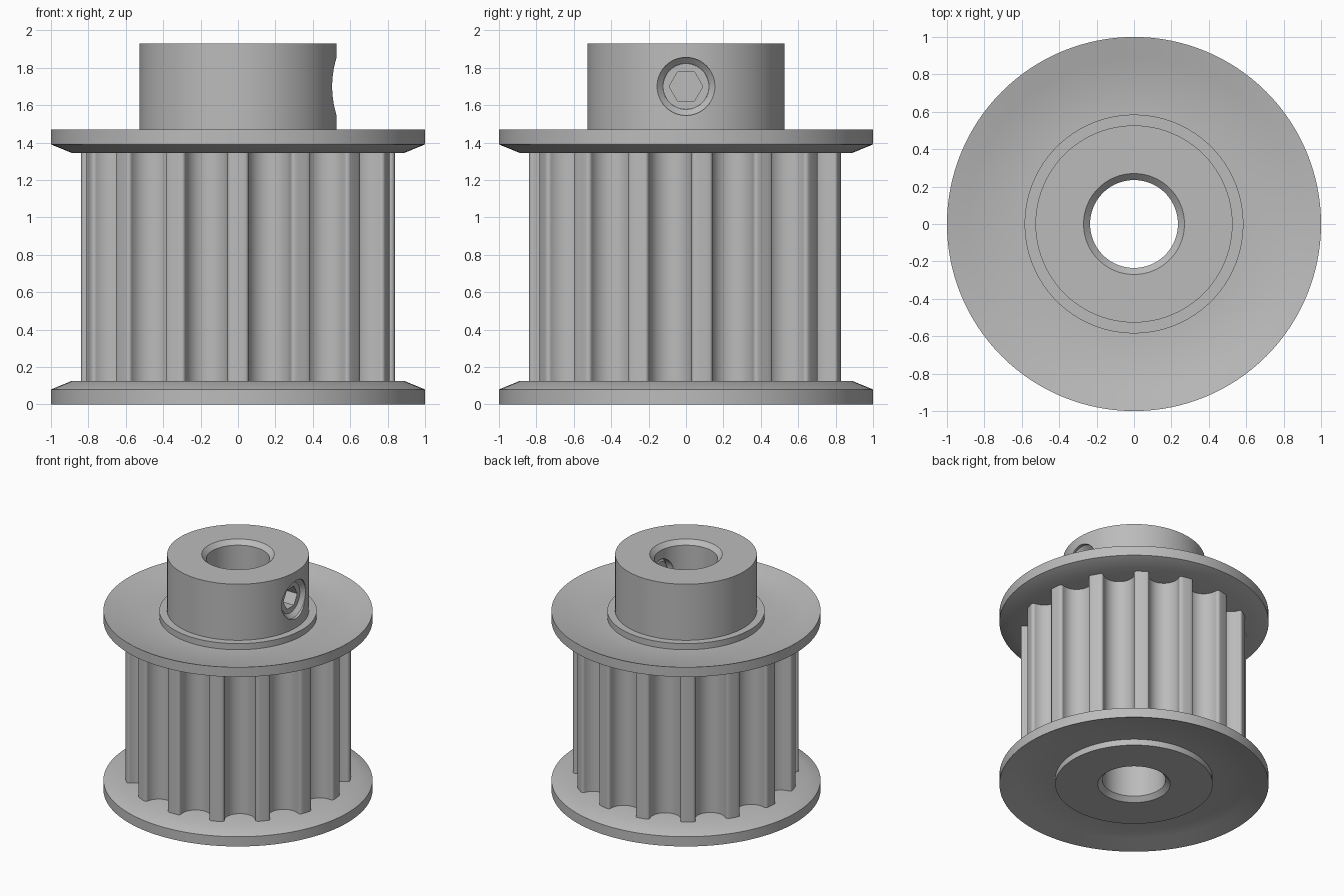
import bpy, bmesh
from math import pi, sin, cos, radians, sqrt
from mathutils import Matrix, Vector

if "Cube" in bpy.data.objects:
    bpy.data.objects.remove(bpy.data.objects["Cube"], do_unlink=True)

metal = bpy.data.materials.new("machined grey")
metal.use_nodes = True
grey = (0.5, 0.5, 0.5, 1)
metal.diffuse_color = grey
metal.node_tree.nodes["Principled BSDF"].inputs["Base Color"].default_value = grey


def finish(name, bm):
    bmesh.ops.recalc_face_normals(bm, faces=bm.faces[:])
    mesh = bpy.data.meshes.new(name)
    bm.to_mesh(mesh)
    bm.free()
    mesh.materials.append(metal)
    obj = bpy.data.objects.new(name, mesh)
    bpy.context.collection.objects.link(obj)
    return obj


def lathe(name, profile, segments=96, matrix=Matrix(), closed=False):
    """Revolve (radius, height) points about z, then place with matrix."""
    bm = bmesh.new()
    verts = [bm.verts.new((r, 0, z)) for r, z in profile]
    edges = [bm.edges.new(pair) for pair in zip(verts, verts[1:])]
    if closed:
        edges.append(bm.edges.new((verts[-1], verts[0])))
    bmesh.ops.spin(bm, geom=verts + edges, axis=(0, 0, 1), cent=(0, 0, 0),
                   angle=2 * pi, steps=segments)
    bmesh.ops.remove_doubles(bm, verts=bm.verts[:], dist=1e-4)
    bm.transform(matrix)
    return finish(name, bm)


def activate(obj):
    bpy.ops.object.select_all(action='DESELECT')
    obj.select_set(True)
    bpy.context.view_layer.objects.active = obj


def cut(obj, cutter):
    mod = obj.modifiers.new("cut", 'BOOLEAN')
    mod.operation, mod.solver, mod.object = 'DIFFERENCE', 'EXACT', cutter
    activate(obj)
    bpy.ops.object.modifier_apply(modifier=mod.name)
    bpy.data.objects.remove(cutter, do_unlink=True)


def smooth(obj):
    activate(obj)
    bpy.ops.object.shade_smooth_by_angle(angle=radians(30))


# Hub with chamfered bore and a wider core that shows as a boss at both ends
BORE, CHAMFER, HUB, BOSS, TOP, SHOULDER = 0.235, 0.27, 0.527, 0.585, 1.93, 1.47
hub = lathe("hub", [(BORE, 0.035), (CHAMFER, 0), (BOSS, 0), (BOSS, SHOULDER),
                    (HUB, SHOULDER), (HUB, TOP), (CHAMFER, TOP),
                    (BORE, TOP - 0.035)], closed=True)

# Dished flanges, the upper one mirrored from the lower
lower = [(0.56, 0.05), (0.89, 0.05), (0.995, 0), (1, 0), (1, 0.08),
         (0.89, 0.125), (0.56, 0.125)]
smooth(lathe("lower_flange", lower, 128, closed=True))
smooth(lathe("upper_flange", [(r, SHOULDER - z) for r, z in lower], 128, closed=True))

# Grub screws in countersunk holes, on the +x and +y sides
for side, turn in (("side", 0), ("back", pi / 2)):
    place = (Matrix.Translation((0, 0, 1.7)) @ Matrix.Rotation(turn, 4, 'Z')
             @ Matrix.Rotation(pi / 2, 4, 'Y'))
    cut(hub, lathe("hole_cutter", [(0, 0.1), (0.123, 0.1), (0.123, 0.473),
                                   (0.155, 0.504), (0.155, 0.6), (0, 0.6)], 48, place))
    screw = lathe(side + "_grub_screw", [(0, 0.24), (0.1, 0.24), (0.1225, 0.265),
                                         (0.1225, 0.475), (0, 0.475)], 48, place)
    hexagon = place @ Matrix.Rotation(pi / 6, 4, 'Z')
    cut(screw, lathe("socket_cutter", [(0, 0.37), (0.09, 0.37), (0.09, 0.6), (0, 0.6)],
                     6, hexagon))
    smooth(screw)
smooth(hub)

# Toothed barrel: round-bottomed grooves with filleted lips
TEETH, OUTER, GROOVE, DEPTH, FILLET = 15, 0.84, 0.115, 0.15, 0.02
pitch = 2 * pi / TEETH
centre = OUTER - DEPTH + GROOVE
lip_x = GROOVE + FILLET
lip_y = sqrt((OUTER - FILLET) ** 2 - lip_x ** 2)
half = [Vector((GROOVE * sin(a), centre - GROOVE * cos(a)))
        for a in (i * pi / 16 for i in range(9))]
half += [Vector((lip_x - FILLET * cos(a), lip_y + FILLET * sin(a)))
         for a in (i * pi / 10 for i in range(5))]
land = pi / 2 - Vector((lip_x, lip_y)).angle(Vector((1, 0)))
half += [Vector((OUTER * sin(a), OUTER * cos(a)))
         for a in (land + (pitch / 2 - land) * t for t in (0, 0.5))]
peak = Vector((OUTER * sin(pitch / 2), OUTER * cos(pitch / 2)))
period = [Vector((-p.x, p.y)) for p in reversed(half[1:])] + half + [peak]

# Groove centres sit half a pitch away from the tooth that faces the front
outline = [Matrix.Rotation(pi + pitch / 2 - k * pitch, 2) @ p
           for k in range(TEETH) for p in period]
bm = bmesh.new()
rings = []
for z in (0.09, 1.38):
    rings.append([bm.verts.new((p.x, p.y, z)) for p in outline])
    inner = [p.normalized() * 0.55 for p in outline]
    rings.append([bm.verts.new((p.x, p.y, z)) for p in inner])
low_out, low_in, high_out, high_in = rings
loops = [low_out, high_out, high_in, low_in, low_out]
for a, b in zip(loops, loops[1:]):
    for i in range(len(a)):
        j = (i + 1) % len(a)
        bm.faces.new((a[i], a[j], b[j], b[i]))
smooth(finish("toothed_barrel", bm))
